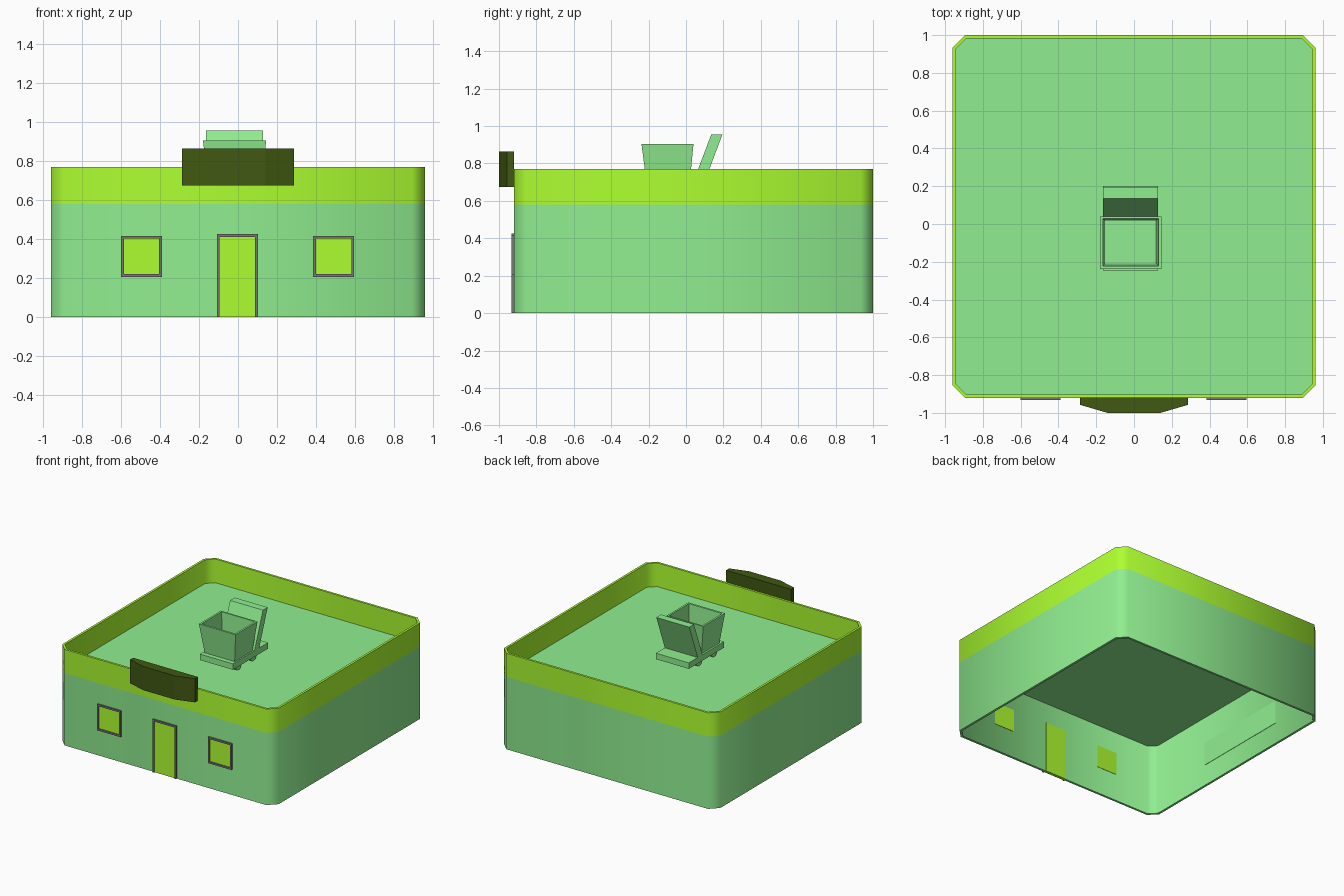
import bpy, bmesh, math

if "Cube" in bpy.data.objects:
    bpy.data.objects.remove(bpy.data.objects["Cube"])


def material(name, rgb):
    m = bpy.data.materials.new(name)
    m.diffuse_color = (*rgb, 1)
    m.use_nodes = True
    m.node_tree.nodes["Principled BSDF"].inputs["Base Color"].default_value = m.diffuse_color
    return m


GREEN = material("pale_green", (0.28, 0.855, 0.28))
LIME = material("lime", (0.42, 1.0, 0.03))
OLIVE = material("dark_olive", (0.052, 0.098, 0.006))
GREY = material("frame_grey", (0.19, 0.19, 0.19))


def finish(name, bm, mat, smooth=None):
    bmesh.ops.recalc_face_normals(bm, faces=bm.faces[:])
    me = bpy.data.meshes.new(name)
    bm.to_mesh(me)
    bm.free()
    me.materials.append(mat)
    ob = bpy.data.objects.new(name, me)
    bpy.context.collection.objects.link(ob)
    if smooth:
        bpy.ops.object.select_all(action='DESELECT')
        ob.select_set(True)
        bpy.context.view_layer.objects.active = ob
        bpy.ops.object.shade_smooth_by_angle(angle=math.radians(smooth))
    return ob


def loft(name, rings, mat, caps=True, closed=False, smooth=None):
    """Bridge rings of equal length; cap the ends or close into a loop."""
    bm = bmesh.new()
    loops = [[bm.verts.new(p) for p in r] for r in rings]
    pairs = list(zip(loops, loops[1:]))
    if closed:
        pairs.append((loops[-1], loops[0]))
    n = len(loops[0])
    for a, b in pairs:
        for i in range(n):
            j = (i + 1) % n
            bm.faces.new((a[i], a[j], b[j], b[i]))
    if caps and not closed:
        bm.faces.new(loops[0])
        bm.faces.new(loops[-1])
    return finish(name, bm, mat, smooth)


def rect(x0, x1, y0, y1, z):
    return [(x0, y0, z), (x1, y0, z), (x1, y1, z), (x0, y1, z)]


def box(name, x0, x1, y0, y1, z0, z1, mat):
    return loft(name, [rect(x0, x1, y0, y1, z0), rect(x0, x1, y0, y1, z1)], mat)


def outline(inset, z):
    """Building plan with chamfered corners."""
    x, y0, y1 = 0.96 - inset, -0.92 + inset, 1.0 - inset
    c = 0.065 - 0.586 * inset
    return [(-x + c, y0, z), (x - c, y0, z), (x, y0 + c, z), (x, y1 - c, z),
            (x - c, y1, z), (-x + c, y1, z), (-x, y1 - c, z), (-x, y0 + c, z)]


# Building shell: open-bottomed walls, coloured parapet, sunken flat roof
T, ROOF, TOP = 0.018, 0.58, 0.77
loft("walls", [outline(0, ROOF), outline(0, 0), outline(T, 0), outline(T, ROOF)],
     GREEN, caps=False, smooth=50)
loft("parapet", [outline(0, ROOF), outline(0, TOP), outline(T, TOP), outline(T, ROOF)],
     LIME, caps=False, smooth=50)
loft("roof", [outline(T, ROOF - 0.006), outline(T, ROOF)], GREEN)

# Windows and door: lime panels through the front wall with grey frames
F = 0.014


def opening(name, x0, x1, z0, z1, sill):
    zi = z0 + F if sill else z0
    box(name + "_panel", x0 + F, x1 - F, -0.923, -0.899, zi, z1 - F, LIME)
    if sill:
        outer = [(x0, z0), (x1, z0), (x1, z1), (x0, z1)]
        inner = [(x0 + F, zi), (x1 - F, zi), (x1 - F, z1 - F), (x0 + F, z1 - F)]
        loft(name + "_frame",
             [[(x, y, z) for x, z in r] for r, y in
              ((outer, -0.918), (outer, -0.932), (inner, -0.932), (inner, -0.918))],
             GREY, closed=True)
    else:
        prof = [(x0, z0), (x0, z1), (x1, z1), (x1, z0), (x1 - F, z0),
                (x1 - F, z1 - F), (x0 + F, z1 - F), (x0 + F, z0)]
        loft(name + "_frame", [[(x, y, z) for x, z in prof] for y in (-0.932, -0.918)], GREY)


opening("left_window", -0.60, -0.39, 0.205, 0.415, True)
opening("right_window", 0.385, 0.595, 0.205, 0.415, True)
opening("door", -0.108, 0.102, 0.0, 0.425, False)

# Faint panel on the inside of the left wall
box("inner_wall_panel", -0.945, -0.939, -0.31, 0.50, 0.17, 0.36, GREEN)

# Bowed sign board over the door
plan = [(-0.287, -0.919), (-0.287, -0.957), (-0.14, -1.0),
        (0.14, -1.0), (0.287, -0.957), (0.287, -0.919)]
loft("sign_board", [[(x, y, z) for x, y in plan] for z in (0.675, 0.865)], OLIVE)

# Rooftop trolley: tapered hollow basket
loft("trolley_basket", [rect(-0.15, 0.115, -0.207, 0.017, 0.665),
                        rect(-0.18, 0.145, -0.238, 0.04, 0.905),
                        rect(-0.165, 0.13, -0.222, 0.028, 0.905),
                        rect(-0.153, 0.117, -0.208, 0.018, 0.69)], GREEN)

# Trolley base plate and leaning back panel
box("trolley_base", -0.165, 0.127, -0.246, 0.20, 0.622, 0.67, GREEN)
loft("trolley_back", [rect(-0.165, 0.127, 0.027, 0.087, 0.67),
                      rect(-0.165, 0.127, 0.135, 0.195, 0.955)], GREEN)

# Trolley rollers
for label, y in (("front", -0.15), ("rear", 0.04)):
    rings = [[(x, y + 0.038 * math.cos(a * math.tau / 16),
               0.618 + 0.038 * math.sin(a * math.tau / 16)) for a in range(16)]
             for x in (-0.145, 0.11)]
    loft(label + "_roller", rings, GREEN, smooth=40)
